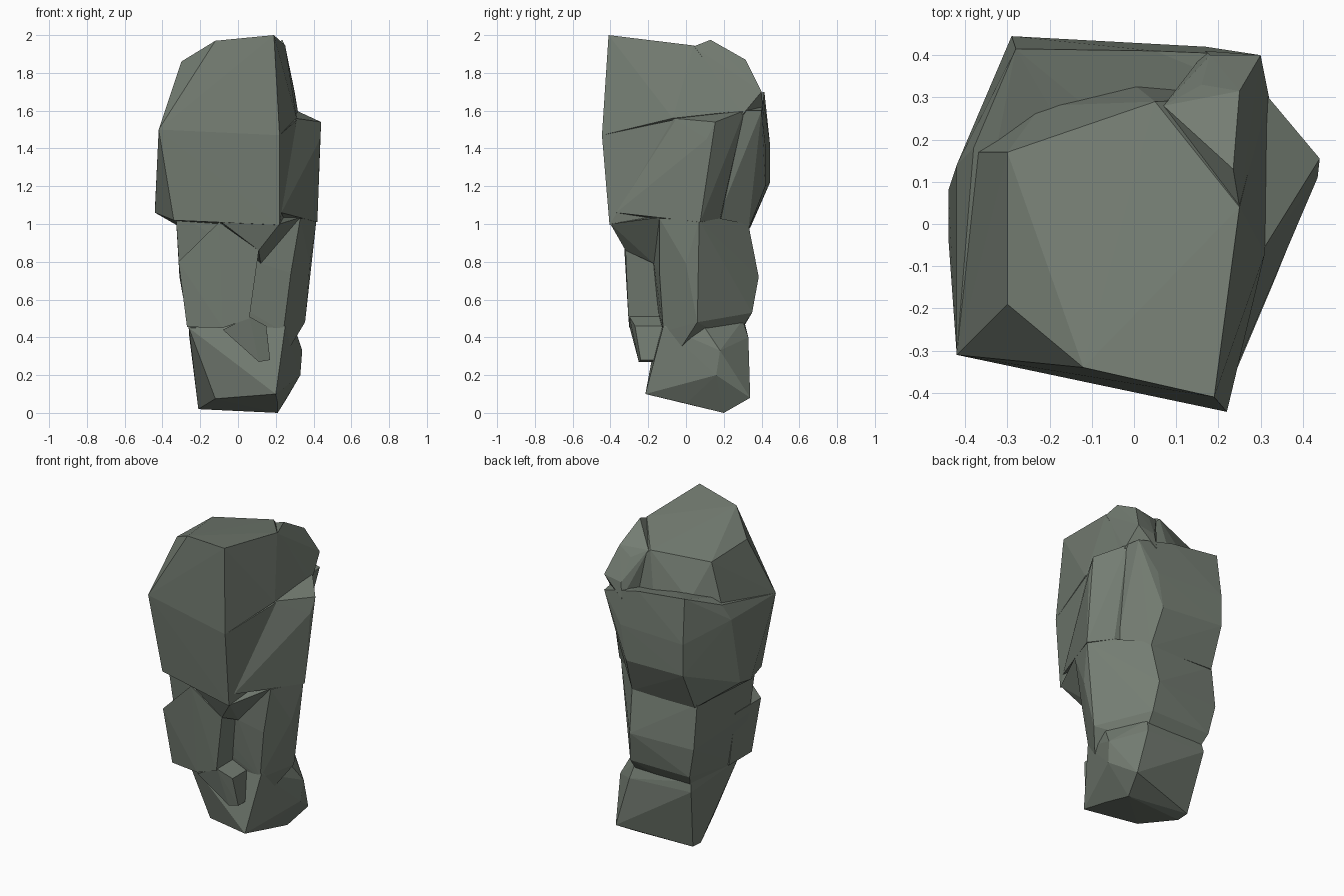
import bpy, bmesh

stone = bpy.data.materials.new("grey_green_stone")
stone.diffuse_color = (0.175, 0.205, 0.17, 1)


def chunk(name, points):
    """A faceted stone chunk: the convex hull of a few corner points."""
    bm = bmesh.new()
    for p in points:
        bm.verts.new(p)
    res = bmesh.ops.convex_hull(bm, input=bm.verts[:])
    junk = [g for g in set(res["geom_interior"] + res["geom_unused"])
            if isinstance(g, bmesh.types.BMVert) and g.is_valid]
    if junk:
        bmesh.ops.delete(bm, geom=junk, context='VERTS')
    bmesh.ops.recalc_face_normals(bm, faces=bm.faces[:])
    me = bpy.data.meshes.new(name)
    bm.to_mesh(me)
    bm.free()
    me.materials.append(stone)
    ob = bpy.data.objects.new(name, me)
    bpy.context.collection.objects.link(ob)
    return ob


def extrude_back(outline, y_back):
    """Front outline plus the same outline pushed back into the body."""
    return outline + [(x, y_back, z) for x, y, z in outline]


# Crown: sloping top, steep sides
crown = chunk("crown", [
    (-.42, -.31, 1.5), (.22, -.445, 1.47), (.31, -.07, 1.56), (.315, .3, 1.6),
    (0, .33, 1.62), (-.22, .28, 1.62), (-.37, .17, 1.6), (0, 0, 1.3),
    (-.3, -.19, 1.86), (-.12, -.34, 1.97), (.19, -.41, 2.0), (.25, .04, 1.945),
    (.05, .29, 1.88), (-.3, .17, 1.85)])

# Raised back right corner of the crown
shoulder = chunk("shoulder", [
    (.25, .315, 1.87), (.235, .13, 1.975), (.16, .33, 1.82), (.3, .4, 1.7),
    (.18, .4, 1.68), (.17, .41, 1.58), (.32, .3, 1.58), (.07, .28, 1.87),
    (.25, .04, 1.94), (.3, -.05, 1.56), (.05, .2, 1.45)])

# Chest: widest block, with a narrow ledge at the back of its top
chest = chunk("chest", [
    (-.42, -.31, 1.5), (.22, -.445, 1.47), (.31, -.07, 1.55), (.315, .3, 1.6),
    (.3, .4, 1.6), (.05, .41, 1.66), (-.28, .415, 1.7), (-.38, .18, 1.6),
    (-.42, .14, 1.5), (-.29, .445, 1.42), (-.29, .445, 1.22), (.17, .42, 1.42),
    (.13, .42, 1.2), (-.34, -.28, 1.02), (-.44, -.03, 1.06), (-.44, .08, 1.08),
    (-.3, .34, .98), (.15, .33, .97), (.27, .17, 1.03), (.22, -.405, .995)])

# Slab on the right side, tapering forward at its foot
side_slab = chunk("side_slab", [
    (.3, -.07, 1.56), (.31, .31, 1.6), (.44, .155, 1.54), (.435, .11, 1.45),
    (.42, .075, 1.01), (.3, .18, 1.03), (.15, .2, 1.03), (.23, -.37, 1.06),
    (.1, -.1, 1.0)])

# Trunk below the overhang
trunk = chunk("trunk", [
    (-.33, -.24, 1.06), (.33, -.14, 1.03), (.415, .07, 1.02), (.3, .18, 1.03),
    (.15, .33, 1.0), (-.31, .33, 1.0), (-.31, -.2, .75), (.12, -.17, .79),
    (.28, -.14, .74), (.38, 0, .79), (.13, .385, .72), (-.31, .365, .72),
    (.355, .06, .48), (.15, .35, .53), (-.27, .35, .53), (-.26, -.14, .44),
    (.24, -.12, .43), (.27, -.03, .34), (.14, .25, .38), (-.22, .26, .38),
    (-.22, -.1, .36)])

# Underside wedge of the overhang at the front right corner
overhang = chunk("overhang", [
    (.22, -.4, 1.0), (.33, -.14, 1.035), (.12, -.17, .79), (.11, -.32, .86),
    (-.1, -.33, 1.02), (0, 0, 1.1)])

# Raised front plate, and the spur hanging from its lower right corner
front_plate = chunk("front_plate", extrude_back([
    (-.315, -.31, .8), (-.1, -.335, 1.01), (.11, -.32, .86), (.06, -.305, .5),
    (-.08, -.3, .45), (-.27, -.28, .455)], -.05))
spur = chunk("spur", extrude_back([
    (.06, -.3, .51), (.15, -.27, .46), (.17, -.24, .28), (.11, -.25, .27),
    (-.08, -.295, .44)], -.08))

# Foot with a tilted underside
foot = chunk("foot", [
    (-.26, -.15, .45), (.25, -.12, .46), (.3, .1, .45), (.15, .3, .49),
    (-.25, .31, .48), (.34, .18, .33), (.33, .16, .2), (.17, .33, .4),
    (-.26, .32, .42), (-.12, -.11, .075), (.2, -.215, .1), (.21, 0, .05),
    (.21, .2, 0), (.26, .34, .08), (-.21, .23, .025), (-.21, .15, .02)])

# Fuse all chunks into one rock
parts = [crown, shoulder, side_slab, trunk, overhang, front_plate, spur, foot]
rock = chest
for part in parts:
    mod = rock.modifiers.new(part.name, 'BOOLEAN')
    mod.operation = 'UNION'
    mod.solver = 'EXACT'
    mod.object = part
bpy.context.view_layer.update()
fused = bpy.data.meshes.new_from_object(
    rock.evaluated_get(bpy.context.evaluated_depsgraph_get()))
rock.modifiers.clear()
rock.data = fused
rock.name = "rock"
fused.materials.clear()
fused.materials.append(stone)
for poly in fused.polygons:
    poly.material_index = 0
    poly.use_smooth = False
for part in parts:
    bpy.data.objects.remove(part)
